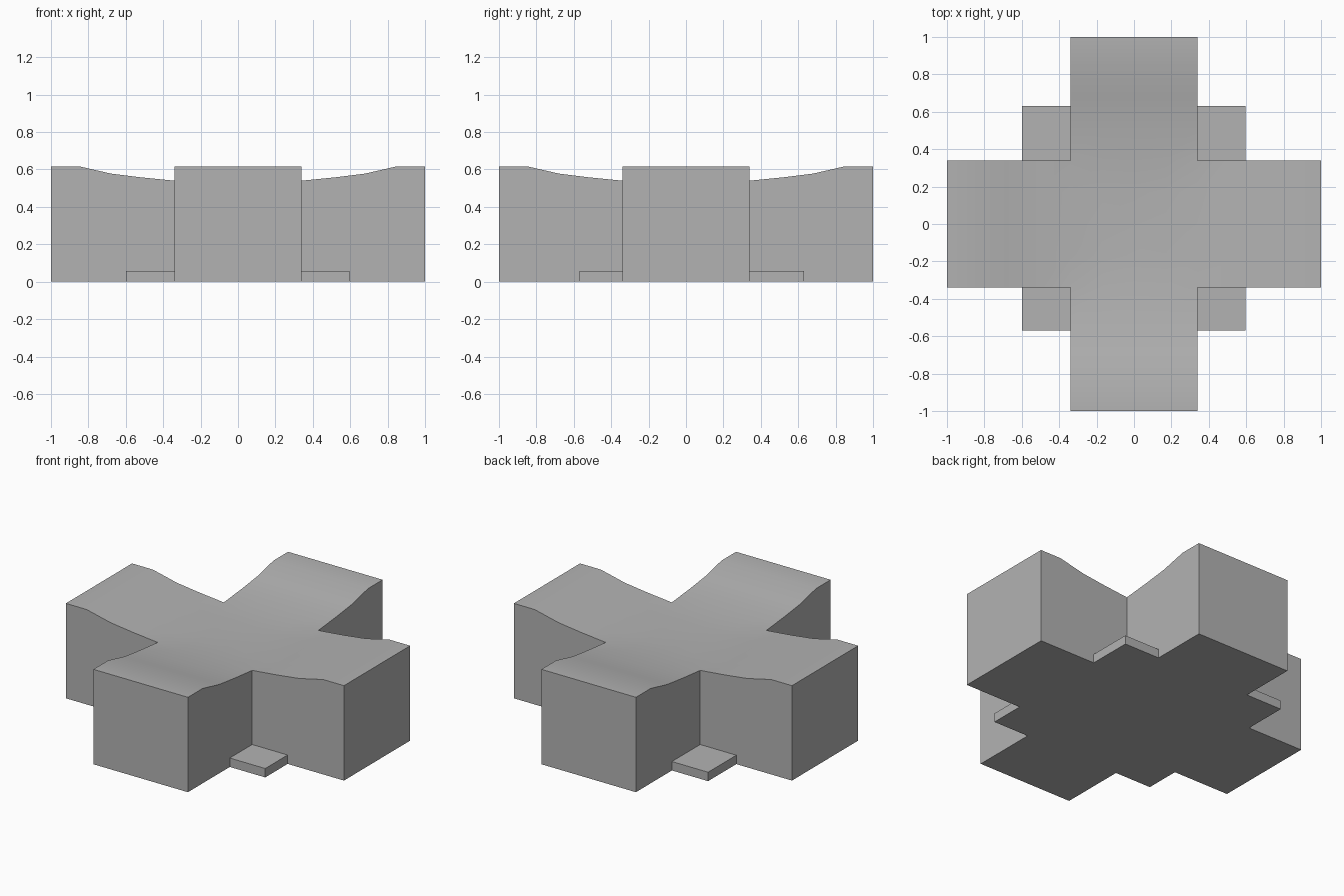
import bpy, bmesh

cube = bpy.data.objects.get("Cube")
if cube:
    bpy.data.objects.remove(cube, do_unlink=True)

grey = bpy.data.materials.new("plain_grey")
grey.use_nodes = True
COLOUR = (0.45, 0.45, 0.45, 1)
grey.diffuse_color = COLOUR
grey.node_tree.nodes["Principled BSDF"].inputs["Base Color"].default_value = COLOUR

HALF = 0.34          # half width of each arm
PAD_TOP = 0.058
# Height of the dished top against distance from the centre
PROFILE = [(0, 0.53), (HALF, 0.54), (0.52, 0.558), (0.68, 0.578), (0.85, 0.617), (1, 0.617)]


def top_height(d):
    for (a, ha), (b, hb) in zip(PROFILE, PROFILE[1:]):
        if d <= b:
            return ha + (hb - ha) * (d - a) / (b - a)
    return PROFILE[-1][1]


def finish(bm, name):
    bmesh.ops.recalc_face_normals(bm, faces=bm.faces)
    mesh = bpy.data.meshes.new(name)
    bm.to_mesh(mesh)
    bm.free()
    mesh.materials.append(grey)
    obj = bpy.data.objects.new(name, mesh)
    bpy.context.collection.objects.link(obj)
    return obj


# Cross-shaped block: dished top sheet, extruded down to a flat base
steps = [0.17] + [d for d, h in PROFILE[1:]]
coords = [-d for d in reversed(steps)] + [0] + steps
bm = bmesh.new()
grid = {}


def vert(x, y):
    if (x, y) not in grid:
        grid[x, y] = bm.verts.new((x, y, top_height(max(abs(x), abs(y)))))
    return grid[x, y]


for x0, x1 in zip(coords, coords[1:]):
    for y0, y1 in zip(coords, coords[1:]):
        if min(abs(x0 + x1), abs(y0 + y1)) / 2 < HALF:
            bm.faces.new([vert(x0, y0), vert(x1, y0), vert(x1, y1), vert(x0, y1)])
extruded = bmesh.ops.extrude_face_region(bm, geom=bm.faces[:])["geom"]
for v in extruded:
    if isinstance(v, bmesh.types.BMVert):
        v.co.z = 0
block = finish(bm, "cross_block")
bpy.context.view_layer.objects.active = block
block.select_set(True)
bpy.ops.object.shade_smooth_by_angle(angle=0.6)

# Low pads in the four inner corners
for x_name, x_in, x_out in (("left", HALF, 0.595), ("right", -HALF, -0.6)):
    for y_name, y_in, y_out in (("front", -HALF, -0.57), ("back", HALF, 0.63)):
        bm = bmesh.new()
        bmesh.ops.create_cube(bm, size=1)
        for v in bm.verts:
            v.co = (x_out if v.co.x > 0 else x_in,
                    y_out if v.co.y > 0 else y_in,
                    PAD_TOP if v.co.z > 0 else 0)
        finish(bm, f"corner_pad_{y_name}_{x_name}")
